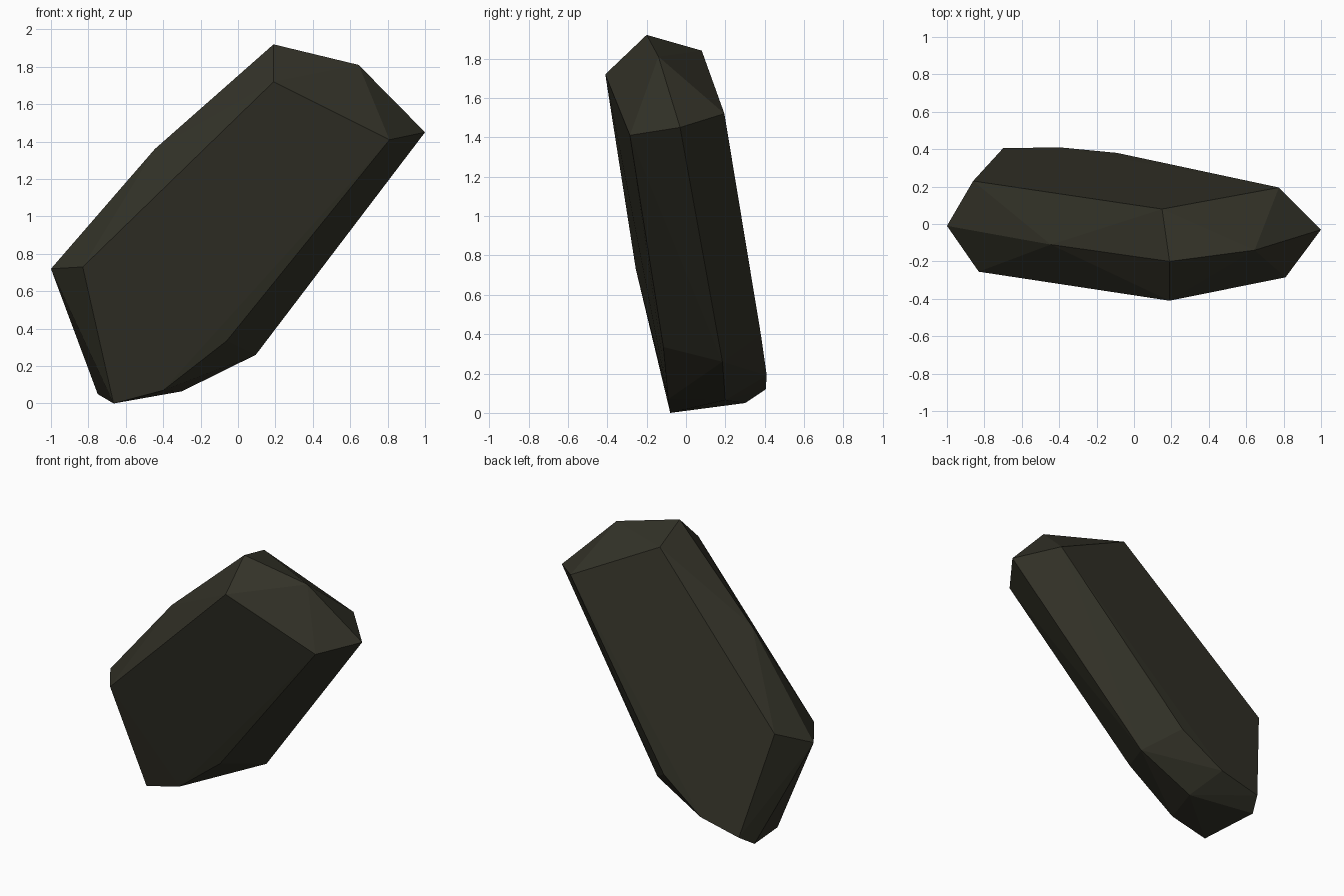
import bpy, bmesh, math

if "Cube" in bpy.data.objects:
    bpy.data.objects.remove(bpy.data.objects["Cube"])

# Corner points of the faceted rock, ring by ring
crown = [(0.19, -0.20, 1.92), (0.645, -0.14, 1.81), (0.15, 0.08, 1.84)]
upper = [(0.19, -0.41, 1.72), (0.81, -0.285, 1.41), (1.0, -0.03, 1.45),
         (0.775, 0.195, 1.52)]
side = [(-0.445, -0.11, 1.36), (-1.0, -0.01, 0.72), (-0.83, -0.255, 0.73),
        (-0.86, 0.23, 0.835)]
lower = [(-0.06, -0.115, 0.335), (0.095, 0.185, 0.26), (-0.09, 0.38, 0.40),
         (-0.40, 0.41, 0.19), (-0.70, 0.405, 0.12)]
base = [(-0.665, -0.08, 0.0), (-0.40, -0.09, 0.07), (-0.30, 0.20, 0.065),
        (-0.75, 0.30, 0.05)]

# Wrap the corners in a convex shell and merge flat facets
bm = bmesh.new()
for p in crown + upper + side + lower + base:
    bm.verts.new(p)
bmesh.ops.convex_hull(bm, input=bm.verts[:])
bmesh.ops.dissolve_limit(bm, angle_limit=math.radians(2),
                         verts=bm.verts[:], edges=bm.edges[:])
bmesh.ops.recalc_face_normals(bm, faces=bm.faces[:])
mesh = bpy.data.meshes.new("rock")
bm.to_mesh(mesh)
bm.free()

# Dark olive stone
stone = bpy.data.materials.new("dark_stone")
stone.diffuse_color = (0.033, 0.032, 0.021, 1)
stone.use_nodes = True
stone.node_tree.nodes["Principled BSDF"].inputs["Base Color"].default_value = stone.diffuse_color
mesh.materials.append(stone)
rock = bpy.data.objects.new("rock", mesh)
bpy.context.collection.objects.link(rock)
